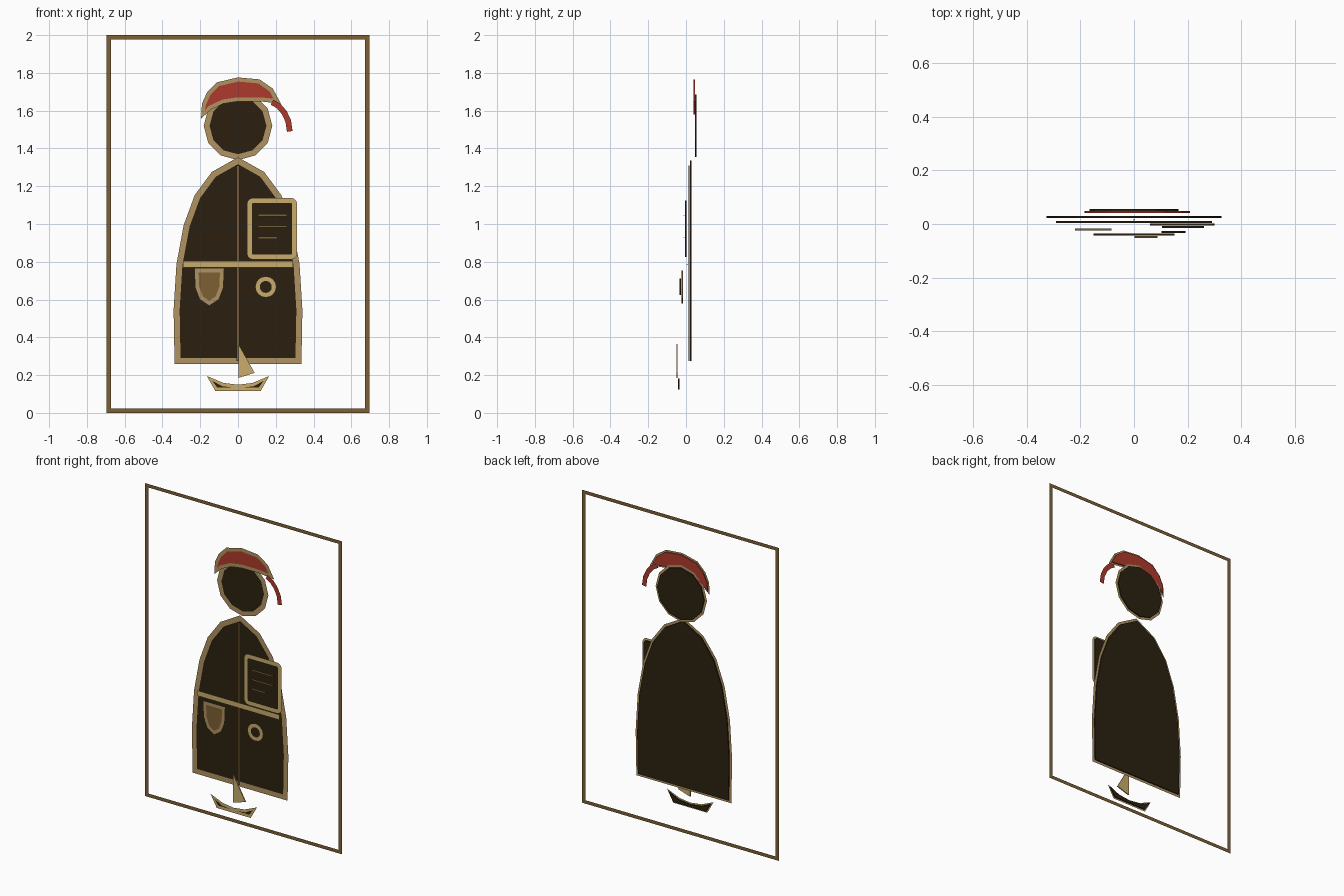
import bpy
import bmesh
from math import sin, cos, pi
from mathutils import Vector

default_cube = bpy.data.objects.get("Cube")
if default_cube:
    bpy.data.objects.remove(default_cube)

THICKNESS = 0.007


def make_material(name, red, green, blue):
    """Flat material from display colour values, converted to linear."""
    linear = [((c / 255 + 0.055) / 1.055) ** 2.4 for c in (red, green, blue)]
    colour = (*linear, 1)
    material = bpy.data.materials.new(name)
    material.use_nodes = True
    material.diffuse_color = colour
    shader = material.node_tree.nodes["Principled BSDF"]
    shader.inputs["Base Color"].default_value = colour
    shader.inputs["Roughness"].default_value = 0.9
    return material


dark = make_material("dark brown", 43, 32, 16)
brown = make_material("mid brown", 125, 96, 52)
tan = make_material("tan", 176, 147, 98)
gold = make_material("pale gold", 200, 172, 108)
red = make_material("red", 174, 58, 44)


def finish(bm, name, material):
    mesh = bpy.data.meshes.new(name)
    bm.to_mesh(mesh)
    bm.free()
    mesh.materials.append(material)
    obj = bpy.data.objects.new(name, mesh)
    bpy.context.collection.objects.link(obj)
    return obj


def plate(name, path, y, material):
    """Thin extruded panel filling a closed outline centred on depth y."""
    bm = bmesh.new()
    verts = [bm.verts.new((x, y - THICKNESS / 2, z)) for x, z in path]
    face = bm.faces.new(verts)
    result = bmesh.ops.extrude_face_region(bm, geom=[face], use_keep_orig=True)
    moved = [v for v in result["geom"] if isinstance(v, bmesh.types.BMVert)]
    bmesh.ops.translate(bm, verts=moved, vec=(0, THICKNESS, 0))
    bmesh.ops.recalc_face_normals(bm, faces=bm.faces)
    return finish(bm, name, material)


def stroke(name, path, y, width, material, closed=True):
    """Flat mitred ribbon that follows a path just in front of depth y."""
    points = [Vector(p) for p in path]
    count = len(points)
    bm = bmesh.new()
    rails = []
    for i, p in enumerate(points):
        before = points[i - 1] if closed or i > 0 else None
        after = points[(i + 1) % count] if closed or i < count - 1 else None
        into = (p - before).normalized() if before else (after - p).normalized()
        out = (after - p).normalized() if after else into
        normal = Vector((-into.y - out.y, into.x + out.x)).normalized()
        miter = max(normal.dot(Vector((-into.y, into.x))), 0.45)
        offset = normal * (width / 2 / miter)
        rails.append([bm.verts.new((q.x, y - THICKNESS / 2 - 0.001, q.y))
                      for q in (p + offset, p - offset)])
    for i in range(count if closed else count - 1):
        a, b = rails[i], rails[(i + 1) % count]
        face = bm.faces.new((a[0], a[1], b[1], b[0]))
        face.normal_update()
        if face.normal.y > 0:
            face.normal_flip()
    return finish(bm, name, material)


def panel(name, path, y, fill, width, border):
    """Filled plate with a border ribbon around its outline."""
    plate(name, path, y, fill)
    stroke(name + "_border", path, y, width, border)


def line(name, start, end, y, width, material):
    """Straight ribbon with a thin dark spine behind it."""
    a, b = Vector(start), Vector(end)
    side = (b - a).orthogonal().normalized() * 0.001
    plate(name + "_spine", [a + side, b + side, b - side, a - side], y, dark)
    stroke(name, [start, end], y, width, material, closed=False)


def mirrored(half, centre=0):
    """Complete an outline, whose last point lies on the centre line."""
    return half + [(2 * centre - x, z) for x, z in reversed(half[:-1])]


def arc(cx, cz, radius, start, sweep, steps):
    return [(cx + radius * cos(start + sweep * i / steps),
             cz + radius * sin(start + sweep * i / steps)) for i in range(steps + 1)]


def circle(cx, cz, radius, sides):
    return arc(cx, cz, radius, 0, 2 * pi, sides)[:-1]


def rounded_box(left, right, bottom, top, radius):
    corners = [(right, top), (left, top), (left, bottom), (right, bottom)]
    path = []
    for i, (x, z) in enumerate(corners):
        cx = x - radius if x == right else x + radius
        cz = z - radius if z == top else z + radius
        path += arc(cx, cz, radius, i * pi / 2, pi / 2, 3)
    return path


# Surrounding frame
stroke("frame", [(-.684, .011), (.684, .011), (.684, 1.989), (-.684, 1.989)],
       0.06, 0.022, brown)

# Head
panel("head", circle(0, 1.52, 0.166, 12), 0.052, dark, 0.03, tan)

# Cap with its hanging tail
cap = [(-.185, 1.58), (-.18, 1.635), (-.155, 1.69), (-.105, 1.74), (0, 1.765),
       (.11, 1.755), (.175, 1.71), (.208, 1.65), (.12, 1.66), (0, 1.66),
       (-.08, 1.648), (-.15, 1.615)]
panel("cap", cap, 0.044, red, 0.022, tan)
stroke("cap_tail", [(.18, 1.645), (.215, 1.625), (.245, 1.59), (.266, 1.545),
                    (.274, 1.49)], 0.036, 0.03, red, closed=False)

# Coat with centre seam and belt
coat = mirrored([(-.32, .275), (-.325, .545), (-.31, .785), (-.272, .99),
                 (-.215, 1.145), (-.128, 1.263), (0, 1.335)])
panel("coat", coat, 0.026, dark, 0.032, tan)
line("coat_seam", (0, .275), (0, 1.31), 0.016, 0.014, brown)
line("belt", (-.29, .787), (.29, .787), 0.007, 0.034, gold)

# Book with lines on its cover
panel("book", rounded_box(.06, .3, .825, 1.125, .02), -0.002, dark, 0.026, gold)
for i, end in enumerate((.26, .26, .21)):
    z = 1.047 - 0.06 * i
    line(f"book_line_{i + 1}", (.105, z), (end, z), -0.011, 0.012, brown)

# Pocket
pocket = mirrored([(-.22, .755), (-.216, .665), (-.194, .608), (-.152, .58)], -.152)
panel("pocket", pocket, -0.02, brown, 0.022, tan)

# Round badge
panel("badge", circle(.147, .667, .044, 16), -0.03, dark, 0.024, gold)

# Small boat
hull = [(-.115, .125), (.115, .125), (.15, .182), (.08, .15), (0, .14),
        (-.08, .15), (-.15, .182)]
panel("boat_hull", hull, -0.039, dark, 0.018, gold)
plate("boat_sail", [(.002, .365), (.002, .185), (.088, .212)], -0.048, gold)
